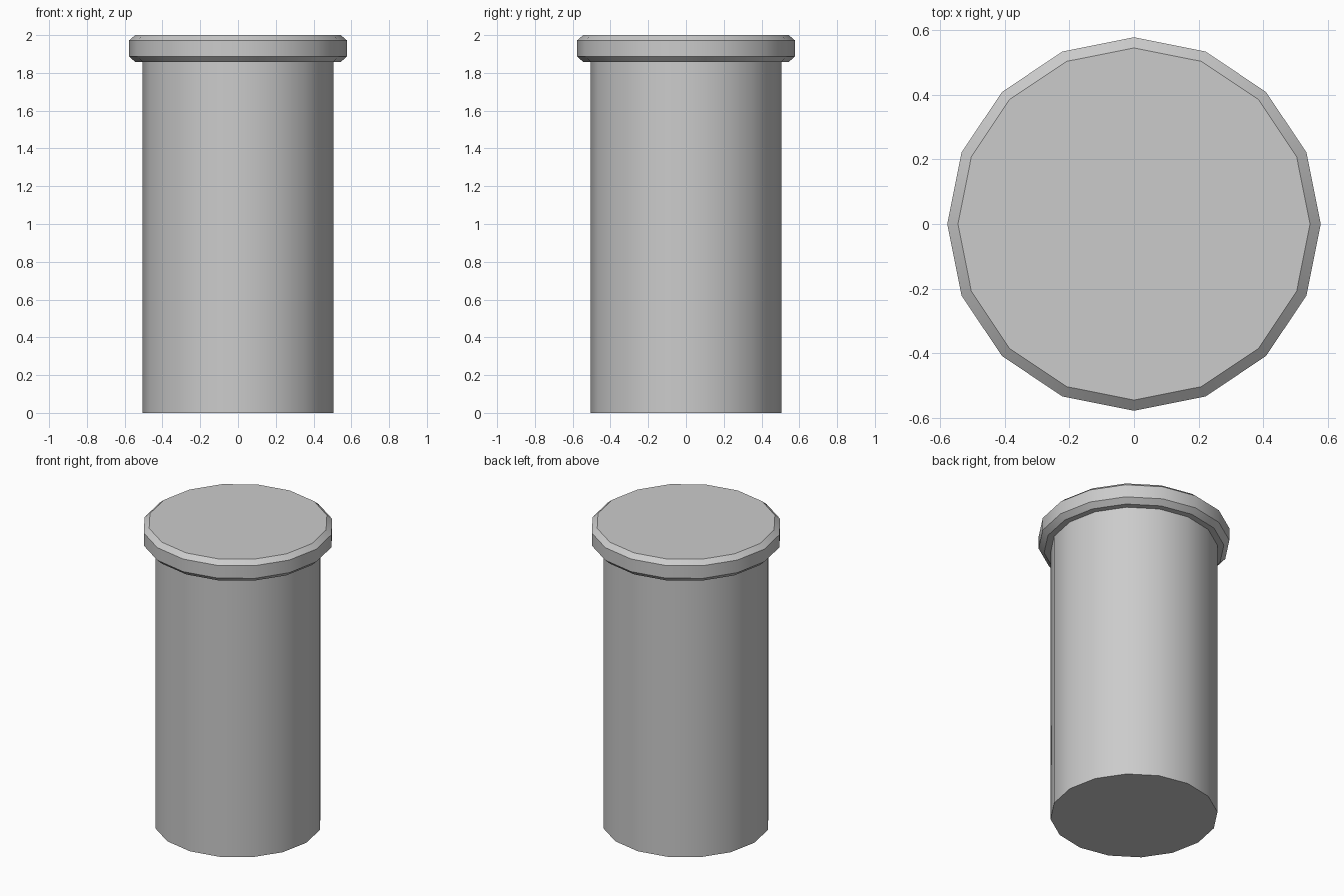
import bpy, bmesh
from math import cos, sin, pi, radians

if "Cube" in bpy.data.objects:
    bpy.data.objects.remove(bpy.data.objects["Cube"])

SIDES = 16


def turned(name, profile):
    """Closed solid of revolution from (radius, z) points, bottom to top."""
    bm = bmesh.new()
    rings = [[bm.verts.new((r * cos(2 * pi * i / SIDES), r * sin(2 * pi * i / SIDES), z))
              for i in range(SIDES)] for r, z in profile]
    for low, high in zip(rings, rings[1:]):
        for i in range(SIDES):
            j = (i + 1) % SIDES
            bm.faces.new((low[i], low[j], high[j], high[i]))
    bm.faces.new(rings[0][::-1])
    bm.faces.new(rings[-1])
    mesh = bpy.data.meshes.new(name)
    bm.to_mesh(mesh)
    bm.free()
    obj = bpy.data.objects.new(name, mesh)
    bpy.context.collection.objects.link(obj)
    # Smooth around the sides, crisp at rims and chamfers
    bpy.ops.object.select_all(action='DESELECT')
    obj.select_set(True)
    bpy.context.view_layer.objects.active = obj
    bpy.ops.object.shade_smooth_by_angle(angle=radians(30))
    return obj


# Straight cylindrical body
turned("body", [(0.505, 0), (0.505, 1.857)])

# Wider lid with chamfered rims
turned("lid", [(0.544, 1.857), (0.577, 1.888), (0.577, 1.972), (0.544, 2.0)])
